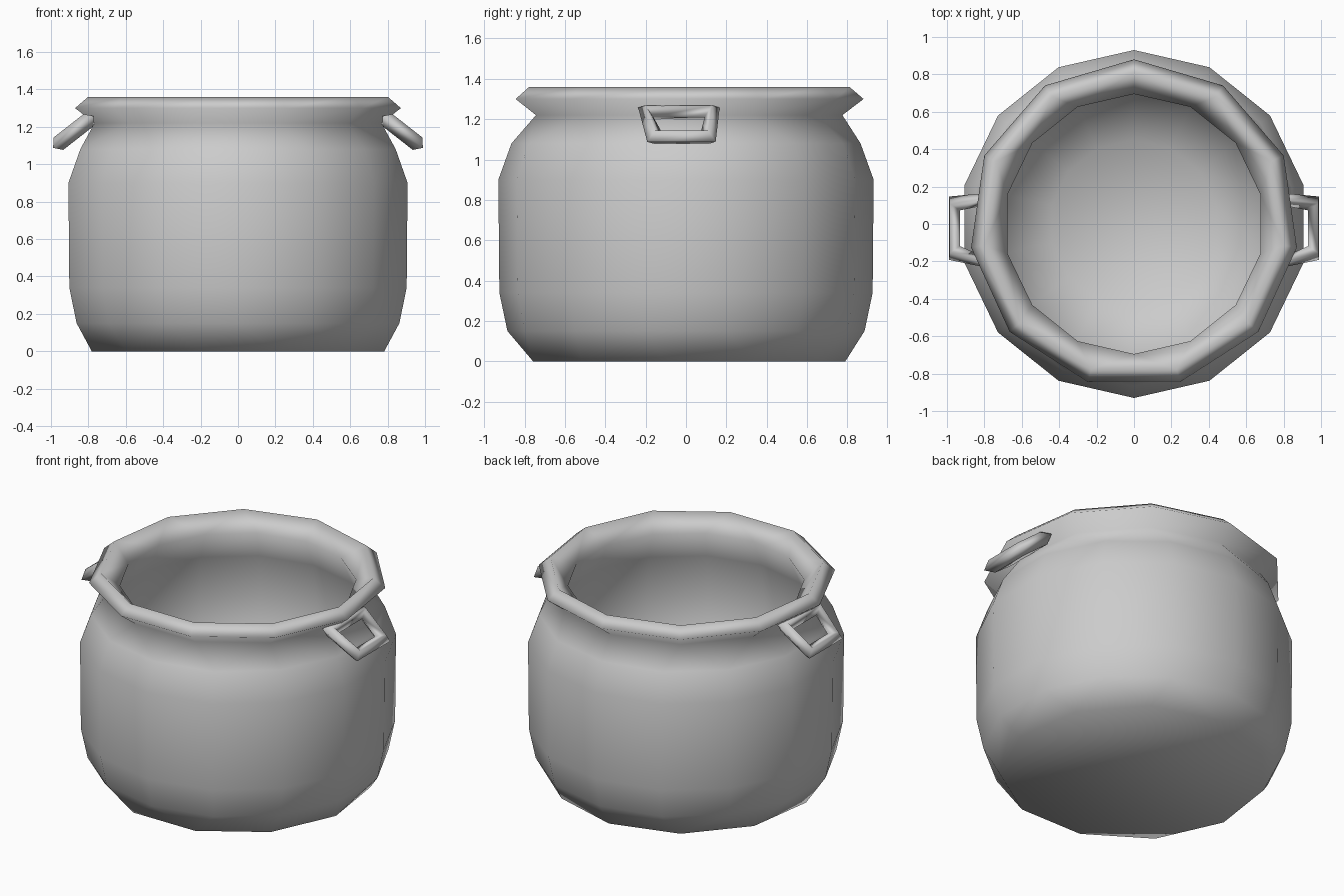
import bpy, bmesh
from math import sin, cos, pi
from mathutils import Vector

cube = bpy.data.objects.get("Cube")
if cube:
    bpy.data.objects.remove(cube)

grey = bpy.data.materials.new("plain grey")
grey.use_nodes = True
COLOUR = (0.6, 0.6, 0.6, 1)
grey.diffuse_color = COLOUR
grey.node_tree.nodes["Principled BSDF"].inputs["Base Color"].default_value = COLOUR


def finish(bm, name):
    bmesh.ops.recalc_face_normals(bm, faces=bm.faces)
    mesh = bpy.data.meshes.new(name)
    bm.to_mesh(mesh)
    bm.free()
    mesh.materials.append(grey)
    mesh.shade_smooth()
    obj = bpy.data.objects.new(name, mesh)
    bpy.context.collection.objects.link(obj)
    return obj


def ring(bm, radius, z, sides):
    """Closed loop of edges, with one corner pointing to the back."""
    verts = [bm.verts.new((radius * cos(pi / 2 + 2 * pi * i / sides),
                           radius * sin(pi / 2 + 2 * pi * i / sides), z))
             for i in range(sides)]
    edges = [bm.edges.new((verts[i - 1], verts[i])) for i in range(sides)]
    return verts, edges


# Pot: rings of radius, height and side count, from base over the rim to the bowl floor
PROFILE = [
    (0.79, 0.0, 11), (0.885, 0.15, 14), (0.925, 0.34, 14), (0.93, 0.9, 14),
    (0.865, 1.08, 14), (0.775, 1.22, 11),                  # shoulder and neck
    (0.88, 1.30, 11), (0.81, 1.36, 11), (0.695, 1.26, 14),  # rim
    (0.77, 1.08, 14), (0.81, 0.8, 14), (0.74, 0.45, 14), (0.45, 0.2, 14),
]
bm = bmesh.new()
rings = [ring(bm, *p) for p in PROFILE]
for (_, lower), (_, upper) in zip(rings, rings[1:]):
    bmesh.ops.bridge_loops(bm, edges=lower + upper)
bm.faces.new(rings[0][0])
bm.faces.new(rings[-1][0])
finish(bm, "pot")


# Handles: closed four-cornered loops with a diamond section, sloping down and out
def handle(name, side):
    corners = [Vector((side * x, y, z)) for x, y, z in
               ((0.80, 0.13, 1.235), (0.80, -0.20, 1.235),
                (0.96, -0.155, 1.11), (0.96, 0.11, 1.11))]
    centre = sum(corners, Vector()) / 4
    down = (corners[2] - corners[1]).normalized()
    down.y = 0
    along = Vector((0, 1, 0))
    normal = down.cross(along).normalized()
    bm = bmesh.new()
    loops = []
    for c in corners:
        out = (down * (1 if (c - centre).dot(down) > 0 else -1)
               + along * (1 if c.y > centre.y else -1)) * 0.037
        loops.append([bm.verts.new(c + offset) for offset in
                      (out, normal * 0.042, -out, -normal * 0.042)])
    for i in range(4):
        for j in range(4):
            bm.faces.new((loops[i - 1][j - 1], loops[i - 1][j],
                          loops[i][j], loops[i][j - 1]))
    finish(bm, name)


handle("left_handle", 1)
handle("right_handle", -1)
